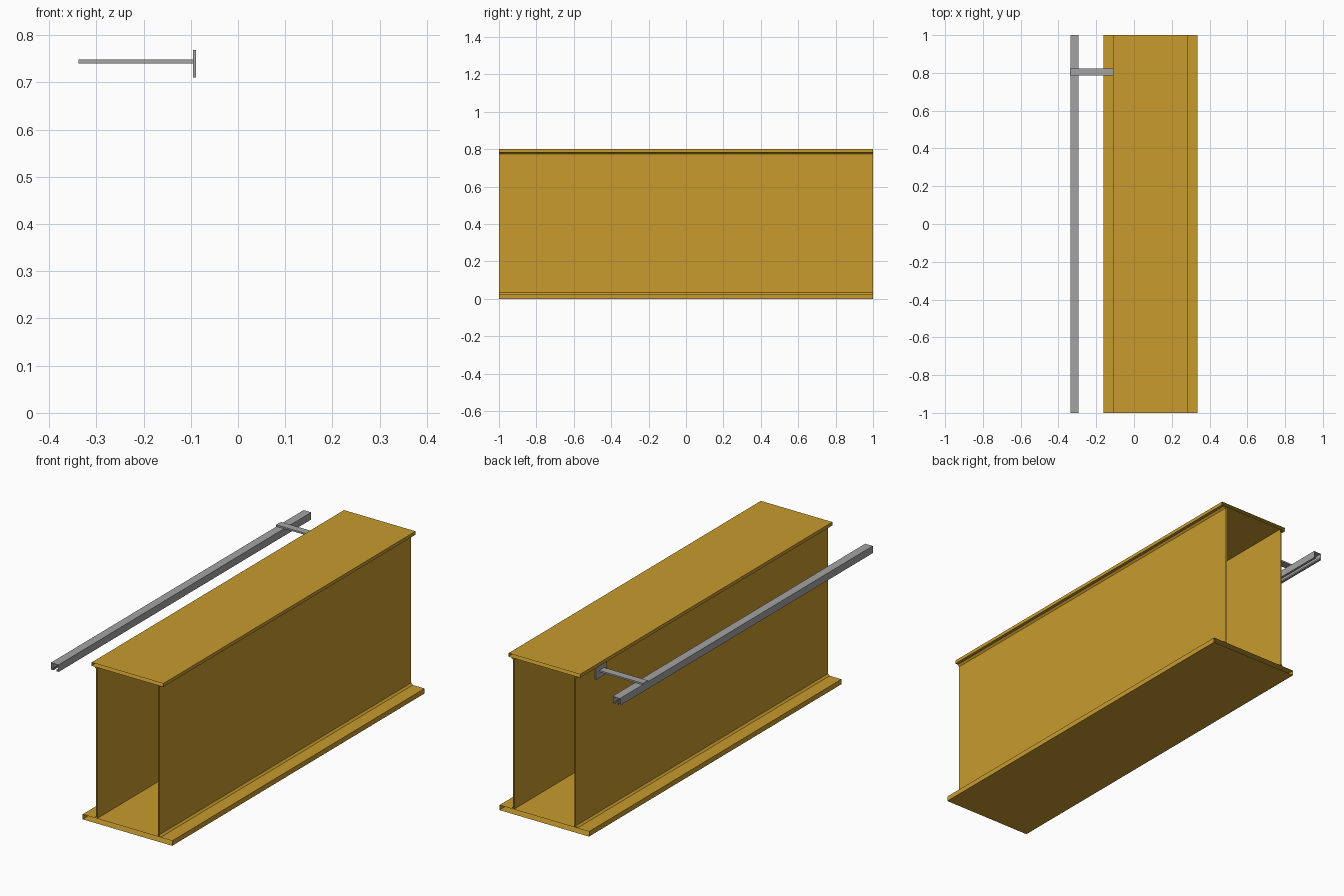
import bpy

if "Cube" in bpy.data.objects:
    bpy.data.objects.remove(bpy.data.objects["Cube"])


def material(name, rgb):
    m = bpy.data.materials.new(name)
    m.diffuse_color = (*rgb, 1.0)
    m.use_nodes = True
    m.node_tree.nodes["Principled BSDF"].inputs["Base Color"].default_value = m.diffuse_color
    return m


GOLD = material("golden yellow paint", (0.58, 0.33, 0.027))
GREY = material("galvanised grey", (0.37, 0.37, 0.37))


def extrude(name, profile, mat, y0=-1.0, y1=1.0, caps=False):
    """Sweep a counter-clockwise (x, z) outline along y; ends stay open unless capped."""
    n = len(profile)
    verts = [(x, y, z) for y in (y0, y1) for x, z in profile]
    faces = [(i, i + n, (i + 1) % n + n, (i + 1) % n) for i in range(n)]
    if caps:
        faces += [tuple(range(n)), tuple(reversed(range(n, 2 * n)))]
    mesh = bpy.data.meshes.new(name)
    mesh.from_pydata(verts, [], faces)
    mesh.materials.append(mat)
    ob = bpy.data.objects.new(name, mesh)
    bpy.context.collection.objects.link(ob)
    return ob


def rect(x0, x1, z0, z1):
    return [(x0, z0), (x1, z0), (x1, z1), (x0, z1)]


# Box girder, symmetric about its own centre line
CX = 0.0865
BOTTOM, TOP = 0.025, 0.783
extrude("bottom_flange", rect(CX - 0.2485, CX + 0.2485, 0, BOTTOM), GOLD)
extrude("top_flange", rect(CX - 0.1985, CX + 0.1985, TOP, 0.8), GOLD)

# Webs with a small weld fillet along the outer side
OUT, IN, W = 0.1745, 0.1685, 0.009
web = [(IN, BOTTOM), (OUT + W, BOTTOM), (OUT, BOTTOM + W),
       (OUT, TOP - W), (OUT + W, TOP), (IN, TOP)]
extrude("right_web", [(CX + x, z) for x, z in web], GOLD)
extrude("left_web", [(CX - x, z) for x, z in reversed(web)], GOLD)

# Channel rail, slotted underneath with inward lips
RX, RZ0, RZ1, H, T, SLOT, LIP = -0.315, 0.704, 0.740, 0.021, 0.003, 0.009, 0.008
half = [(SLOT, RZ0 + LIP), (SLOT, RZ0), (H, RZ0), (H, RZ1)]
inner = [(H - T, RZ1 - T), (H - T, RZ0 + T), (SLOT + T, RZ0 + T), (SLOT + T, RZ0 + LIP)]
left_out = [(-x, z) for x, z in reversed(half)]
left_in = [(-x, z) for x, z in reversed(inner)]
channel = half + left_out + left_in + inner
extrude("channel_rail", [(RX + x, z) for x, z in channel], GREY)

# Bracket: flat arm over the rail and a plate fixed to the web
extrude("bracket_arm", rect(-0.338, -0.094, 0.740, 0.748), GREY, 0.785, 0.823, True)
extrude("bracket_plate", rect(-0.095, -0.0885, 0.710, 0.769), GREY, 0.761, 0.847, True)
